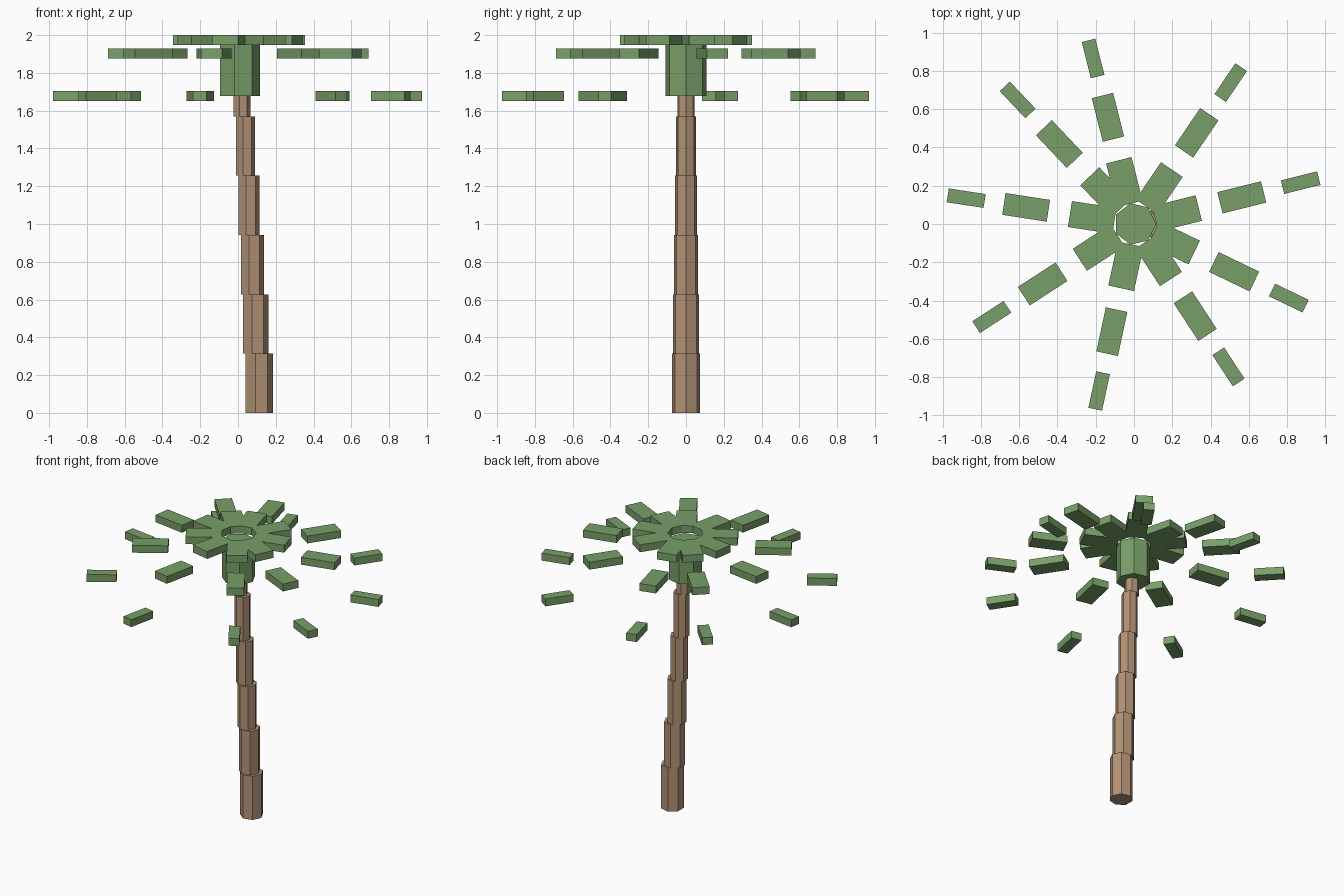
import bpy
from math import cos, sin, radians

default = bpy.data.objects.get("Cube")
if default:
    bpy.data.objects.remove(default)


def make_material(name, rgb):
    mat = bpy.data.materials.new(name)
    mat.use_nodes = True
    mat.diffuse_color = (*rgb, 1)
    mat.node_tree.nodes["Principled BSDF"].inputs["Base Color"].default_value = (*rgb, 1)
    return mat


bark = make_material("bark brown", (0.44, 0.29, 0.18))
leaf = make_material("leaf green", (0.19, 0.35, 0.14))


def finish(name, mat):
    obj = bpy.context.object
    obj.name = obj.data.name = name
    obj.data.materials.append(mat)
    return obj


def seven_sided(name, x, radius, bottom, top, mat):
    # Prism with one corner pointing along +x
    bpy.ops.mesh.primitive_cylinder_add(
        vertices=7, radius=radius, depth=top - bottom,
        location=(x, 0, (bottom + top) / 2), rotation=(0, 0, radians(-90)))
    return finish(name, mat)


# Leaning trunk of stacked, narrowing segments
SEGMENT = 0.314
for i in range(6):
    seven_sided(f"trunk_segment_{i + 1}", 0.109 - 0.018 * i, 0.076 - 0.0057 * i,
                SEGMENT * i, SEGMENT * (i + 1), bark)

# Crown block that holds the fronds
CROWN_X = 0.005
seven_sided("crown", CROWN_X, 0.111, 1.678, 1.947, leaf)

# Each frond is three separate flat blocks, stepping outward and down
FROND_ANGLES = (14, 55.9, 104.2, 133.4, 171.3, 213, 257.9, 303.2, 334.3)
THICKNESS = 0.053
BLOCKS = (  # part, distance, length, width, top height
    ("inner", 0.226, 0.235, 0.137, 2.0),
    ("middle", 0.575, 0.235, 0.115, 1.928),
    ("tip", 0.892, 0.195, 0.073, 1.704),
)
for n, degrees in enumerate(FROND_ANGLES, 1):
    angle = radians(degrees)
    for part, distance, length, width, top in BLOCKS:
        bpy.ops.mesh.primitive_cube_add(
            size=1, rotation=(0, 0, angle),
            location=(CROWN_X + distance * cos(angle), distance * sin(angle),
                      top - THICKNESS / 2))
        block = finish(f"frond_{n}_{part}", leaf)
        block.scale = (length, width, THICKNESS)
